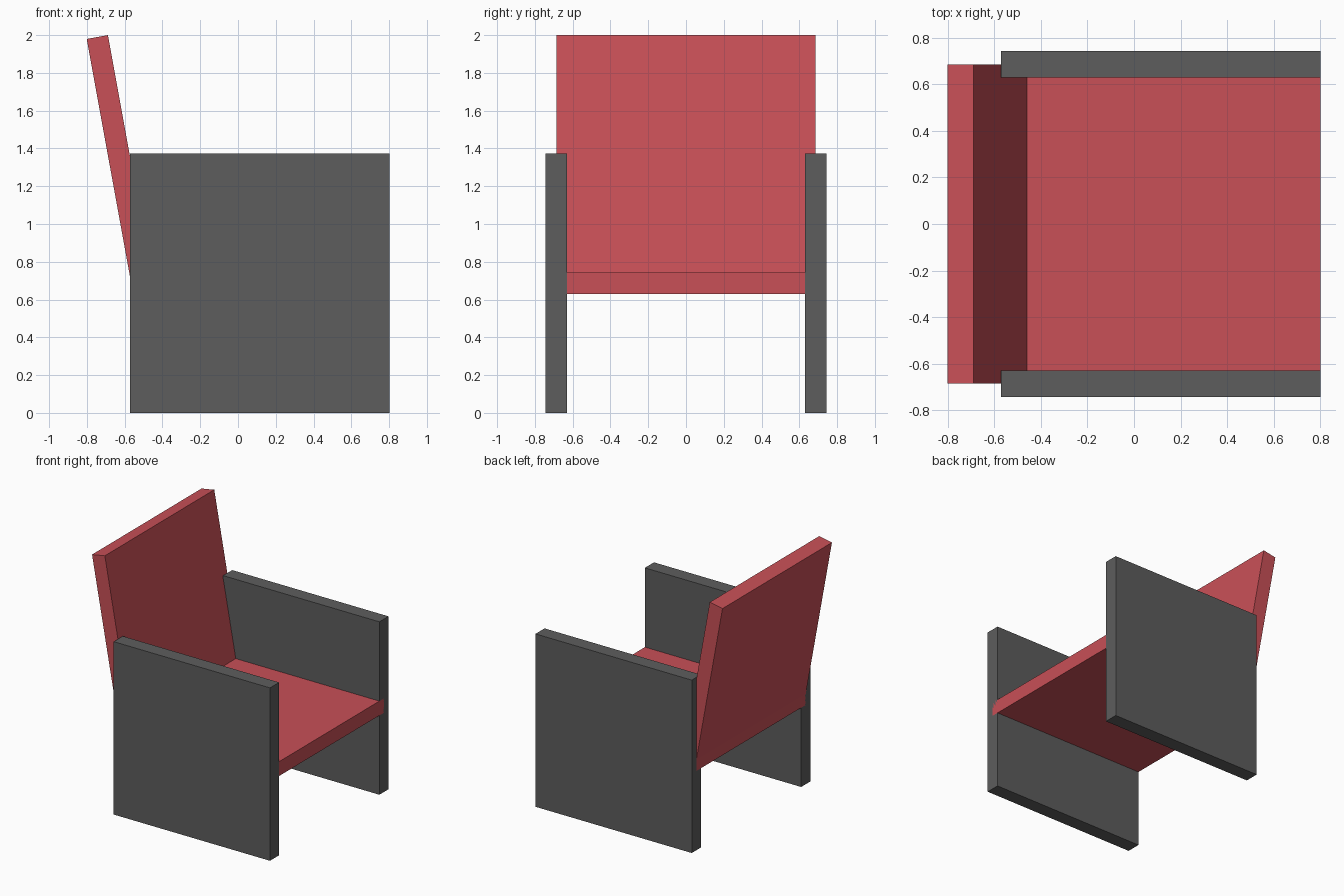
import bpy

if "Cube" in bpy.data.objects:
    bpy.data.objects.remove(bpy.data.objects["Cube"])

SIDE = 1.372    # every panel is the same square board
THICK = 0.114
FRONT_X = 0.801
MID_X = FRONT_X - SIDE / 2


def material(name, color):
    mat = bpy.data.materials.new(name)
    mat.diffuse_color = color
    mat.use_nodes = True
    mat.node_tree.nodes["Principled BSDF"].inputs["Base Color"].default_value = mat.diffuse_color
    return mat


def panel(name, location, size, mat, tilt=0.0):
    bpy.ops.mesh.primitive_cube_add(size=1, location=location)
    obj = bpy.context.object
    obj.name = name
    obj.scale = size
    bpy.ops.object.transform_apply(location=False, rotation=False, scale=True)
    obj.rotation_euler.y = tilt
    obj.data.materials.append(mat)
    return obj


red = material("red_upholstery", (0.58, 0.08, 0.095, 1))
grey = material("dark_grey", (0.11, 0.11, 0.11, 1))

# Side panels, serving as legs and armrests
for name, sign in (("right_side_panel", -1), ("left_side_panel", 1)):
    panel(name, (MID_X, sign * SIDE / 2, SIDE / 2), (SIDE, THICK, SIDE), grey)

# Seat, reaching halfway into the side panels
panel("seat", (MID_X, 0, SIDE / 2), (SIDE, SIDE, THICK), red)

# Backrest, leaning backwards
panel("backrest", (-0.622, 0, 1.315), (THICK, SIDE, SIDE), red, tilt=-0.18)
